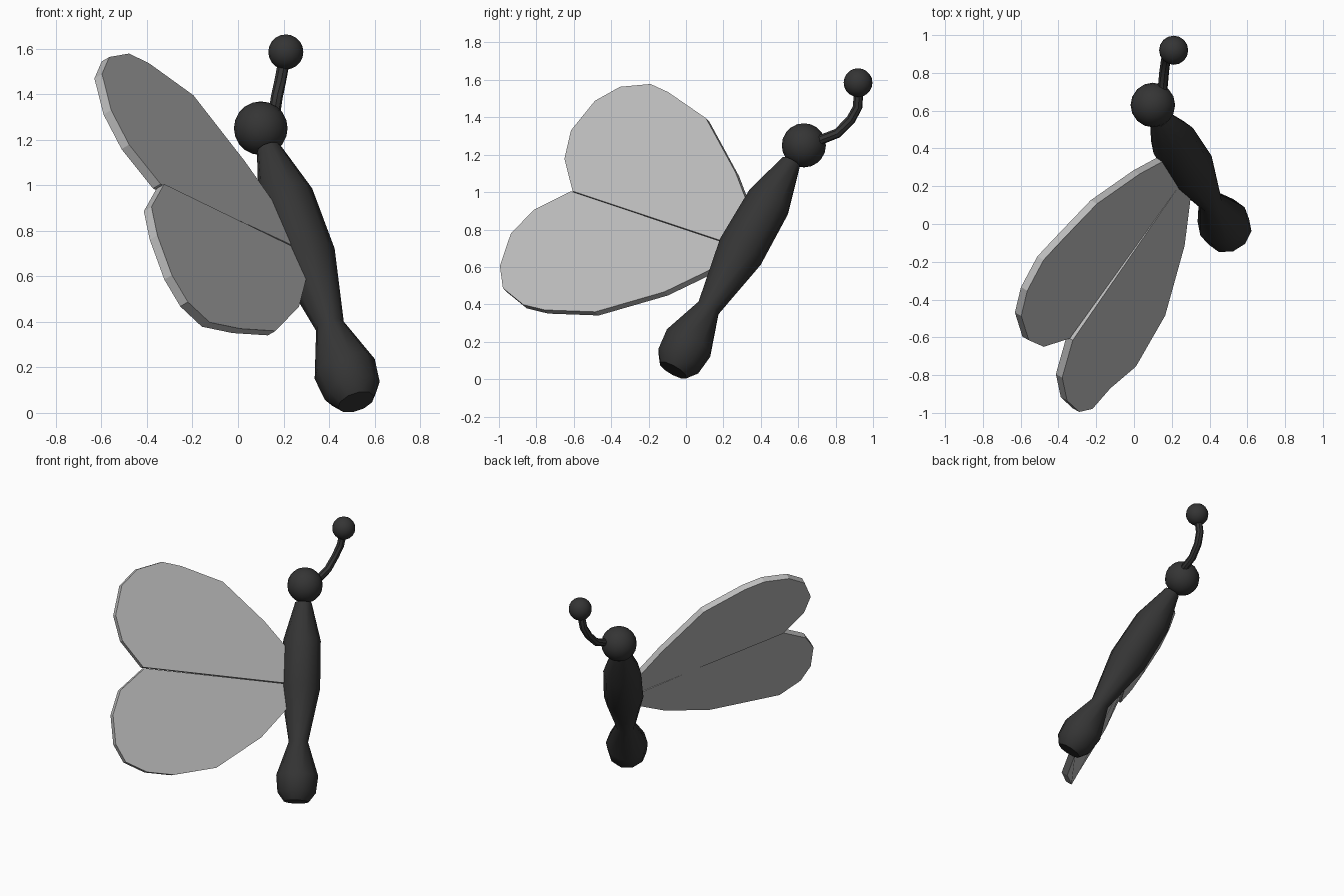
import bpy, bmesh, math
from mathutils import Vector

if "Cube" in bpy.data.objects:
    bpy.data.objects.remove(bpy.data.objects["Cube"])

# Shared directions: body axis and wing plane normal
BASE = Vector((0.48, -0.005, 0.16))
AXIS = Vector((-0.288, 0.473, 0.833)).normalized()
NORMAL = Vector((0.78, -0.431, 0.454)).normalized()


def material(name, color):
    m = bpy.data.materials.new(name)
    m.diffuse_color = color
    m.use_nodes = True
    m.node_tree.nodes["Principled BSDF"].inputs["Base Color"].default_value = m.diffuse_color
    return m


dark = material("dark_body", (0.035, 0.035, 0.035, 1))
grey = material("wing_grey", (0.5, 0.5, 0.5, 0.85))


def finish(bm, name, mat, smooth=True):
    bmesh.ops.recalc_face_normals(bm, faces=bm.faces)
    mesh = bpy.data.meshes.new(name)
    bm.to_mesh(mesh)
    bm.free()
    ob = bpy.data.objects.new(name, mesh)
    bpy.context.collection.objects.link(ob)
    mesh.materials.append(mat)
    if smooth:
        bpy.ops.object.select_all(action='DESELECT')
        bpy.context.view_layer.objects.active = ob
        ob.select_set(True)
        bpy.ops.object.shade_smooth_by_angle(angle=math.radians(40))
    return ob


def tube(name, centres, radii, directions, sides):
    """Skin capped rings placed along a path."""
    bm = bmesh.new()
    rings = []
    for c, r, d in zip(centres, radii, directions):
        u = d.cross(Vector((1, 0.2, 0))).normalized()
        v = d.cross(u).normalized()
        rings.append([bm.verts.new(c + r * (math.cos(a) * u + math.sin(a) * v))
                      for a in (2 * math.pi * i / sides for i in range(sides))])
    for a, b in zip(rings, rings[1:]):
        for i in range(sides):
            j = (i + 1) % sides
            bm.faces.new((a[i], a[j], b[j], b[i]))
    bm.faces.new(rings[0])
    bm.faces.new(rings[-1])
    return finish(bm, name, dark)


def ball(name, centre, radius):
    bm = bmesh.new()
    bmesh.ops.create_uvsphere(bm, u_segments=16, v_segments=10, radius=radius)
    bmesh.ops.translate(bm, verts=bm.verts, vec=centre)
    return finish(bm, name, dark)


def wing(name, outline, thickness=0.043):
    """Flat outline thickened backwards along the wing normal."""
    bm = bmesh.new()
    face = bm.faces.new([bm.verts.new(p) for p in outline])
    ext = bmesh.ops.extrude_face_region(bm, geom=[face], use_keep_orig=True)
    verts = [g for g in ext["geom"] if isinstance(g, bmesh.types.BMVert)]
    bmesh.ops.translate(bm, verts=verts, vec=-NORMAL * thickness)
    return finish(bm, name, grey, smooth=False)


def on_axis(t):
    return BASE + AXIS * t


# Body: lathe profile of (distance along axis, radius)
profile = [(-0.135, 0.083), (-0.075, 0.127), (0.04, 0.139), (0.265, 0.064),
           (0.625, 0.131), (0.945, 0.124), (1.2, 0.054)]
tube("body", [on_axis(t) for t, _ in profile], [r for _, r in profile],
     [AXIS] * len(profile), 10)

# Head
ball("head", (0.10, 0.63, 1.25), 0.118)

# Antenna with ball tip
path = [Vector(p) for p in [(0.13, 0.64, 1.255), (0.15, 0.70, 1.272), (0.16, 0.81, 1.315),
                            (0.17, 0.88, 1.385), (0.185, 0.918, 1.455), (0.205, 0.923, 1.56)]]
dirs = [(path[min(i + 1, 5)] - path[max(i - 1, 0)]).normalized() for i in range(6)]
tube("antenna", path, [0.026] * 6, dirs, 8)
ball("antenna_tip", (0.21, 0.92, 1.585), 0.077)

# Upper wing
wing("upper_wing", [
    on_axis(0.7), on_axis(0.85), (0.15, 0.33, 0.935), (0.03, 0.265, 1.105),
    (-0.196, 0.107, 1.395), (-0.39, -0.096, 1.535), (-0.478, -0.19, 1.578),
    (-0.565, -0.353, 1.563), (-0.597, -0.487, 1.488), (-0.557, -0.615, 1.33),
    (-0.478, -0.65, 1.178), (-0.34, -0.606, 1.005), (0.231, 0.19, 0.74)])

# Lower wing, sitting slightly forward of the upper one
wing("lower_wing", [
    on_axis(0.7), (0.231, 0.19, 0.735), (-0.324, -0.615, 1.005), (-0.38, -0.813, 0.905),
    (-0.354, -0.936, 0.78), (-0.29, -0.995, 0.605), (-0.22, -0.979, 0.487),
    (-0.125, -0.87, 0.398), (0.01, -0.755, 0.37), (0.165, -0.485, 0.36),
    (0.268, -0.115, 0.467), (0.30, 0.14, 0.59), on_axis(0.5)])
